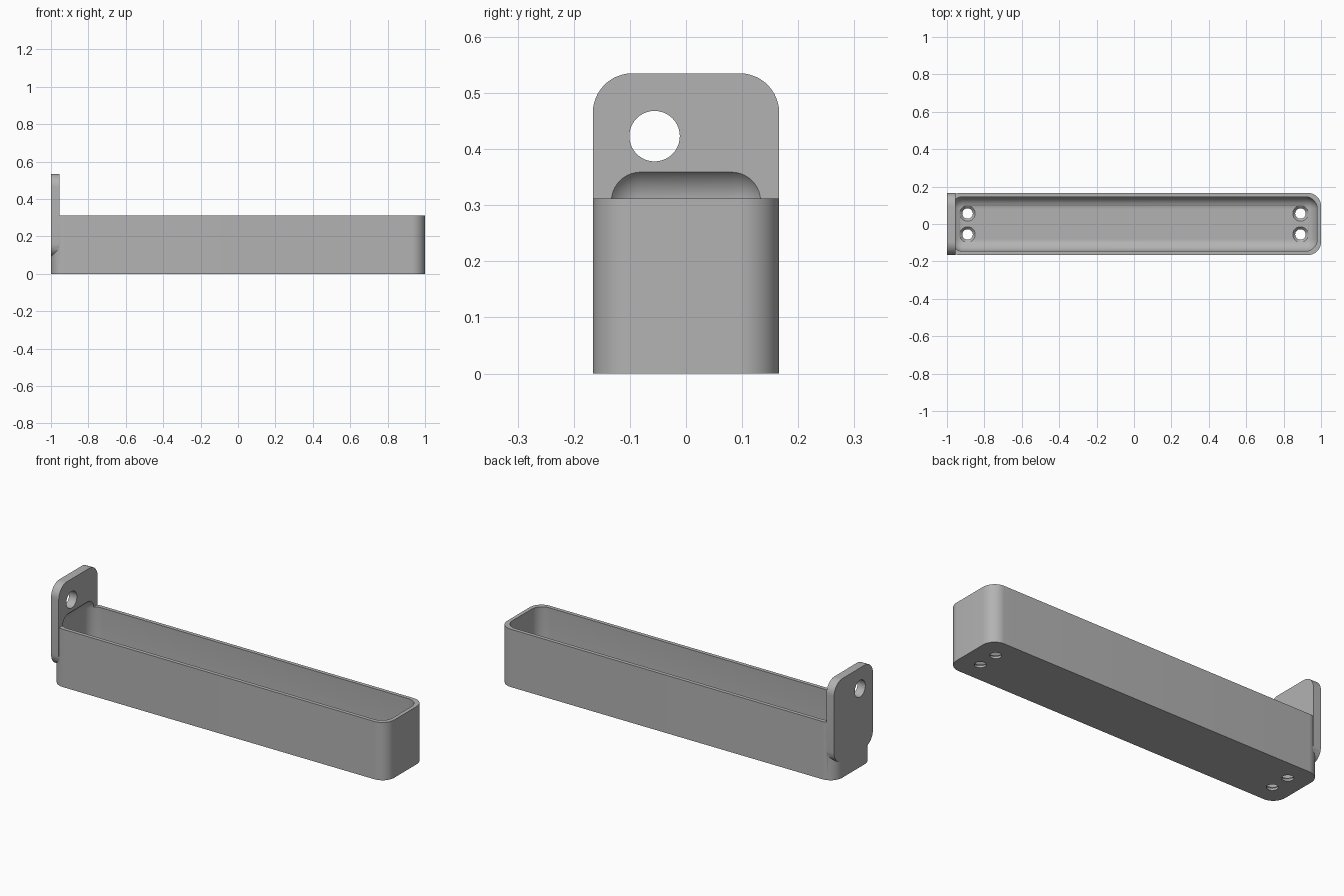
import bpy, bmesh, math
from mathutils import Matrix, Vector

if "Cube" in bpy.data.objects:
    bpy.data.objects.remove(bpy.data.objects["Cube"], do_unlink=True)

HALF_WIDTH = 0.166
WALL = 0.02
RIM = 0.312
CORNER = 0.07
PLATE_FACE = -0.954

grey = bpy.data.materials.new("plain grey")
grey.use_nodes = True
colour = (0.45, 0.45, 0.45, 1)
grey.diffuse_color = colour
grey.node_tree.nodes["Principled BSDF"].inputs["Base Color"].default_value = colour


def finish(name, bm):
    bmesh.ops.recalc_face_normals(bm, faces=bm.faces)
    mesh = bpy.data.meshes.new(name)
    bm.to_mesh(mesh)
    bm.free()
    mesh.materials.append(grey)
    obj = bpy.data.objects.new(name, mesh)
    bpy.context.collection.objects.link(obj)
    return obj


def rounded_box(name, low, high, radius, axis=None, segments=12):
    """Box with every edge rounded, or only those parallel to one axis."""
    low, high = Vector(low), Vector(high)
    bm = bmesh.new()
    bmesh.ops.create_cube(bm, size=1)
    bmesh.ops.scale(bm, vec=high - low, verts=bm.verts)
    bmesh.ops.translate(bm, vec=(low + high) / 2, verts=bm.verts)
    edges = [e for e in bm.edges if axis is None or
             abs((e.verts[0].co - e.verts[1].co)[axis]) > 1e-4]
    bmesh.ops.bevel(bm, geom=edges, offset=radius, offset_type='OFFSET',
                    segments=segments, profile=0.5, affect='EDGES')
    return finish(name, bm)


def cone(name, centre, r_low, r_high, depth, along_x=False):
    bm = bmesh.new()
    turn = Matrix.Rotation(math.pi / 2, 4, 'Y') if along_x else Matrix()
    bmesh.ops.create_cone(bm, cap_ends=True, segments=40, radius1=r_low,
                          radius2=r_high, depth=depth,
                          matrix=Matrix.Translation(centre) @ turn)
    return finish(name, bm)


def combine(target, tool, operation):
    tool.hide_render = True
    mod = target.modifiers.new("combine", 'BOOLEAN')
    mod.operation, mod.solver, mod.object = operation, 'EXACT', tool
    bpy.context.view_layer.objects.active = target
    bpy.ops.object.modifier_apply(modifier=mod.name)
    bpy.data.objects.remove(tool, do_unlink=True)


# Long tray body with rounded upright corners
tray = rounded_box("mounted_tray", (-1, -HALF_WIDTH, 0), (1, HALF_WIDTH, RIM), CORNER, axis=2)

# Upright mounting plate, flush with the end of the tray
plate = rounded_box("mounting_plate", (-1, -HALF_WIDTH, 0.09),
                    (PLATE_FACE, HALF_WIDTH, 0.535), CORNER, axis=0)
combine(tray, plate, 'UNION')

# Filleted cavity, which also bites a shallow recess into the plate
inner = HALF_WIDTH - WALL
cavity = rounded_box("cavity_cutter", (WALL - 1, -inner, 0.025), (1 - WALL, inner, 0.372), 0.065)
combine(tray, cavity, 'DIFFERENCE')

# Off-centre hole through the plate
combine(tray, cone("plate_hole", (-0.98, -0.056, 0.423), 0.045, 0.045, 0.2, True), 'DIFFERENCE')

# Countersunk screw holes in the floor
for x in (-0.89, 0.89):
    for y in (-0.056, 0.056):
        combine(tray, cone("screw_hole", (x, y, 0), 0.028, 0.028, 0.12), 'DIFFERENCE')
        combine(tray, cone("countersink", (x, y, 0.02), 0.028, 0.045, 0.018), 'DIFFERENCE')

# Smooth the fillets and keep the crisp edges
for obj in bpy.context.selected_objects:
    obj.select_set(False)
tray.select_set(True)
bpy.context.view_layer.objects.active = tray
bpy.ops.object.shade_smooth_by_angle(angle=math.radians(30))
